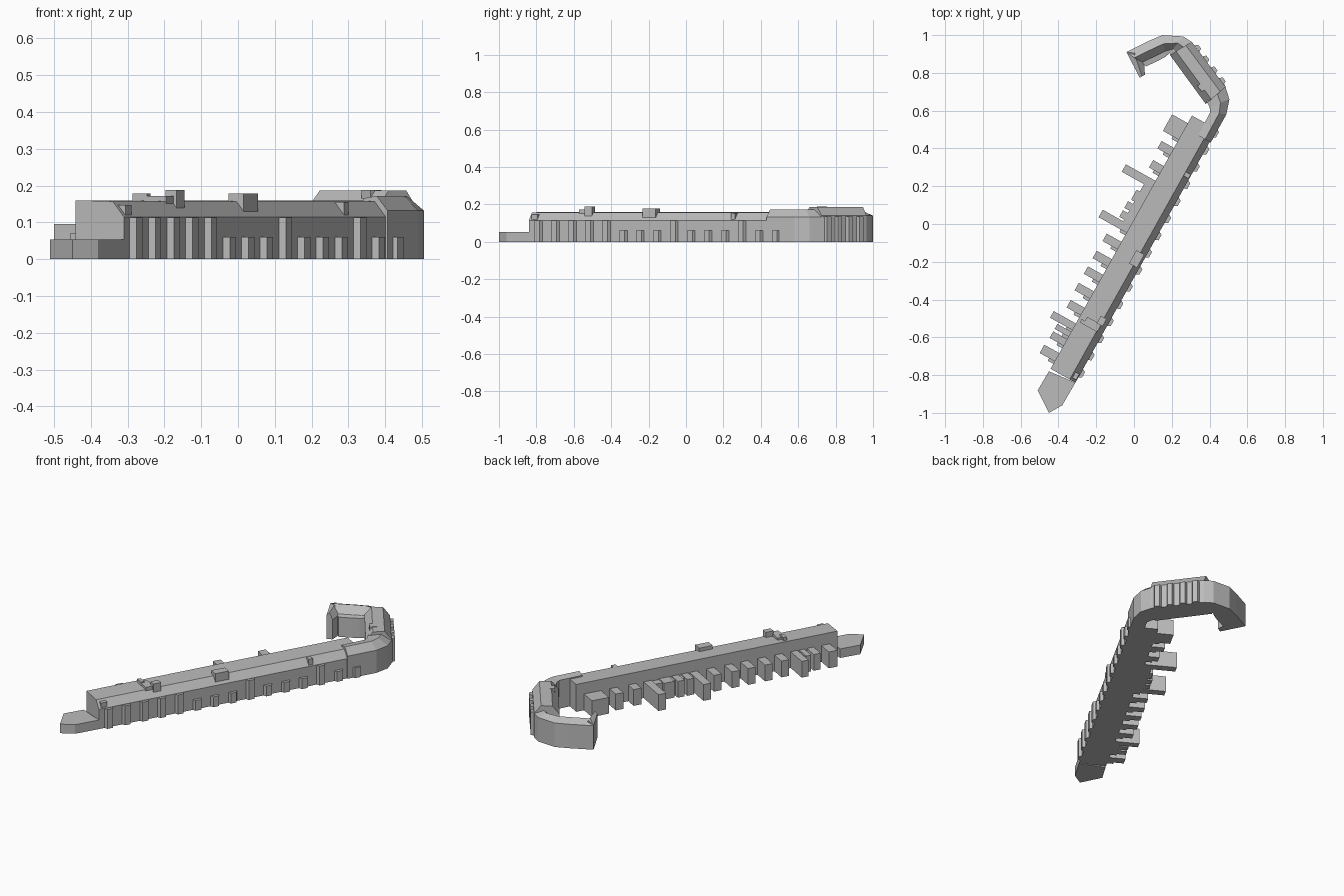
import bpy, bmesh, math
from mathutils import Vector

grey = bpy.data.materials.new("stone_grey")
grey.diffuse_color = (0.5, 0.5, 0.5, 1)

# Long hall local frame: u runs along the hall, v runs to its left
O, U, V = Vector((-0.31, -0.84)), Vector((0.487, 0.873)), Vector((-0.873, 0.487))


def P(u, v):
    return O + U * u + V * v


def finish(name, bm):
    bmesh.ops.recalc_face_normals(bm, faces=bm.faces)
    me = bpy.data.meshes.new(name)
    bm.to_mesh(me)
    bm.free()
    me.materials.append(grey)
    ob = bpy.data.objects.new(name, me)
    bpy.context.collection.objects.link(ob)
    return ob


def prism(name, pts, z1, z0=0.0):
    """Extrude a plan outline upwards."""
    bm = bmesh.new()
    lo = [bm.verts.new((p[0], p[1], z0)) for p in pts]
    hi = [bm.verts.new((p[0], p[1], z1)) for p in pts]
    bm.faces.new(lo)
    bm.faces.new(hi)
    n = len(pts)
    for i in range(n):
        j = (i + 1) % n
        bm.faces.new((lo[i], lo[j], hi[j], hi[i]))
    return finish(name, bm)


def box(name, u0, u1, v0, v1, z1, z0=0.0):
    return prism(name, [P(u0, v0), P(u1, v0), P(u1, v1), P(u0, v1)], z1, z0)


def wing(name, outer, inner, profile):
    """Sweep a (fraction across, height) profile between two plan edges."""
    bm = bmesh.new()
    rings = []
    for a, b in zip(outer, inner):
        a, b = Vector(a), Vector(b)
        rings.append([bm.verts.new((*a.lerp(b, t), z)) for t, z in profile])
    n = len(profile)
    for r, s in zip(rings, rings[1:]):
        for i in range(n):
            j = (i + 1) % n
            bm.faces.new((r[i], r[j], s[j], s[i]))
    bm.faces.new(rings[0])
    bm.faces.new(rings[-1])
    return finish(name, bm)


def bay(name, a, b, out, depth, z1, z0=0.0):
    """Tapered bay standing out from the wall a-b."""
    a, b = Vector(a), Vector(b)
    c, d = a.lerp(b, 0.8) + out * depth, a.lerp(b, 0.2) + out * depth
    return prism(name, [a - out * 0.005, b - out * 0.005, c, d], z1, z0)


# Long hall with a sloped roof edge on the right side
wing("long_hall", [P(0, 0), P(1.536, 0)], [P(0, 0.151), P(1.536, 0.15)],
     [(0, 0), (0, 0.115), (0.23, 0.157), (1, 0.16), (1, 0)])

# Low pointed platform at the front end
prism("front_platform", [(-0.45, -0.78), (-0.51, -0.88), (-0.45, -1.0),
                         (-0.38, -0.96), (-0.31, -0.84)], 0.053)

# Row of box rooms along the left wall: start, end, reach
rooms = [(0.045, 0.095, 0.242), (0.14, 0.18, 0.235), (0.195, 0.225, 0.235),
         (0.235, 0.275, 0.285), (0.325, 0.37, 0.235), (0.425, 0.47, 0.242),
         (0.525, 0.57, 0.242), (0.62, 0.665, 0.242), (0.725, 0.77, 0.24),
         (0.825, 0.87, 0.32), (0.88, 0.92, 0.225), (0.935, 0.975, 0.225),
         (0.99, 1.05, 0.215), (1.095, 1.14, 0.33), (1.185, 1.23, 0.215),
         (1.295, 1.34, 0.225), (1.39, 1.49, 0.245)]
for i, (a, b, r) in enumerate(rooms):
    box(f"side_room_{i}", a, b, 0.14, r, 0.095)
    # small lower porch tucked beside each room
    box(f"side_porch_{i}", a - 0.015, a + 0.005, 0.14, 0.185, 0.07)
box("room_link", 0.85, 1.12, 0.14, 0.195, 0.09)

# Bays along the right wall, tall at the front and low further back
for i in range(15):
    u = 0.03 + i * 0.104
    h = 0.113 if i < 5 or i % 4 == 0 else 0.06
    bay(f"right_bay_{i}", P(u, 0), P(u + 0.055, 0), -V, 0.017, h)

# Raised roof features on the long hall
box("roof_dormer", 0.69, 0.77, 0.012, 0.06, 0.178, 0.12)
box("front_dormer", 0.015, 0.05, 0.004, 0.04, 0.147, 0.1)
box("roof_house_base", 0.29, 0.335, 0.03, 0.115, 0.172, 0.15)
box("roof_house_top", 0.33, 0.375, 0.02, 0.055, 0.188, 0.12)
box("roof_house_side", 0.29, 0.31, 0.09, 0.135, 0.178, 0.15)
box("rear_dormer", 1.235, 1.26, 0.004, 0.04, 0.155, 0.1)

# Corner block turning from the long hall to the rear wing
wing("corner_block", [P(1.46, -0.006), P(1.63, -0.006), (0.505, 0.66), (0.48, 0.74)],
     [P(1.46, 0.07), P(1.60, 0.075), (0.40, 0.62), (0.385, 0.65)],
     [(0, 0), (0, 0.132), (0.45, 0.172), (1, 0.165), (1, 0)])

# Tall rear wing with a flat-topped roof
wing("rear_wing", [(0.485, 0.725), (0.305, 0.965)], [(0.38, 0.635), (0.19, 0.895)],
     [(0, 0), (0, 0.14), (0.27, 0.187), (0.72, 0.187), (1, 0.14), (1, 0)])
prism("rear_roof_box", [(0.36, 0.70), (0.39, 0.725), (0.365, 0.755), (0.335, 0.73)],
      0.188, 0.14)
e0, e1 = Vector((0.485, 0.725)), Vector((0.305, 0.965))
out = Vector((0.8, 0.6))
for i in range(4):
    t = 0.05 + i * 0.24
    bay(f"rear_bay_{i}", e0.lerp(e1, t), e0.lerp(e1, t + 0.15), out, 0.018, 0.135)

# Curved rear arm ending in a hook
wing("curved_arm",
     [(0.34, 0.92), (0.305, 0.965), (0.26, 0.993), (0.15, 1.0), (0.08, 0.97), (-0.04, 0.91)],
     [(0.22, 0.86), (0.20, 0.89), (0.19, 0.905), (0.165, 0.885), (0.13, 0.865), (0.065, 0.835)],
     [(0, 0), (0, 0.14), (0.4, 0.16), (0.75, 0.12), (1, 0.115), (1, 0)])
wing("hook_end", [(-0.04, 0.91), (0.03, 0.775)], [(0.05, 0.9), (0.058, 0.79)],
     [(0, 0), (0, 0.14), (0.45, 0.155), (1, 0.115), (1, 0)])
